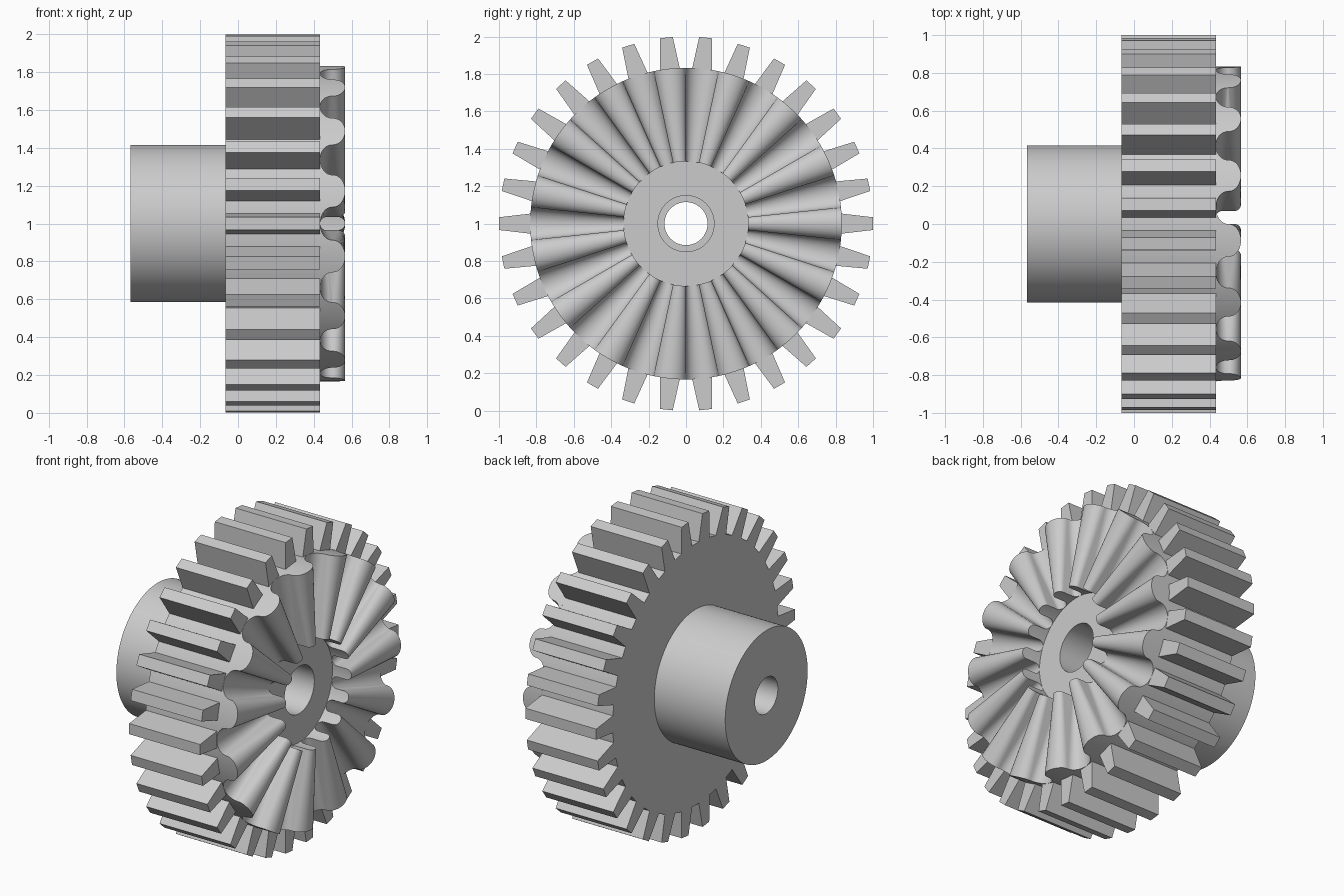
import bpy, math

cube = bpy.data.objects.get("Cube")
if cube:
    bpy.data.objects.remove(cube, do_unlink=True)

steel = bpy.data.materials.new("plain_grey")
steel.use_nodes = True
GREY = (0.6, 0.6, 0.6, 1)
steel.diffuse_color = GREY
steel.node_tree.nodes["Principled BSDF"].inputs["Base Color"].default_value = GREY

AXLE_Z = 1
ROOT, INNER = 0.833, 0.333
FACE_X, BACK_X, HUB_X = 0.433, -0.067, -0.567


def polar(x, r, a, side=0):
    """Point at radius r and angle a about the x axle, shifted sideways."""
    return (x, r * math.cos(a) - side * math.sin(a),
            AXLE_Z + r * math.sin(a) + side * math.cos(a))


def make(name, verts, faces):
    mesh = bpy.data.meshes.new(name)
    mesh.from_pydata(verts, [], faces)
    mesh.materials.append(steel)
    obj = bpy.data.objects.new(name, mesh)
    bpy.context.collection.objects.link(obj)
    bpy.ops.object.select_all(action="DESELECT")
    obj.select_set(True)
    bpy.context.view_layer.objects.active = obj
    bpy.ops.object.mode_set(mode="EDIT")
    bpy.ops.mesh.select_all(action="SELECT")
    bpy.ops.mesh.normals_make_consistent(inside=False)
    bpy.ops.object.mode_set(mode="OBJECT")
    bpy.ops.object.shade_smooth_by_angle(angle=math.radians(30))


def sweep(name, rings):
    """Join equal-length sections into a closed ring of quads."""
    n, k = len(rings), len(rings[0])
    verts = [p for ring in rings for p in ring]
    faces = [(i * k + j, i * k + (j + 1) % k,
              (i + 1) % n * k + (j + 1) % k, (i + 1) % n * k + j)
             for i in range(n) for j in range(k)]
    make(name, verts, faces)


# Gear disc, hub and stepped bore, turned as one piece
profile = [(HUB_X, 0.115), (HUB_X, 0.415), (BACK_X, 0.415), (BACK_X, ROOT),
           (FACE_X, ROOT), (FACE_X, 0.15), (BACK_X, 0.15), (BACK_X, 0.115)]
SEGMENTS = 180
sweep("gear_disc_and_hub",
      [[polar(x, r, math.tau * i / SEGMENTS) for x, r in profile]
       for i in range(SEGMENTS)])

# Tapered spur teeth around the rim
TEETH = 30
outline = [(ROOT - 0.004, -0.054), (1, -0.034), (1, 0.034), (ROOT - 0.004, 0.054)]
verts, faces = [], []
for i in range(TEETH):
    a = math.tau * i / TEETH
    b = len(verts)
    verts += [polar(x, r, a, w) for x in (BACK_X, FACE_X) for r, w in outline]
    faces += [(b, b + 1, b + 2, b + 3), (b + 7, b + 6, b + 5, b + 4)]
    faces += [(b + j, b + 4 + j, b + 4 + (j + 1) % 4, b + (j + 1) % 4)
              for j in range(4)]
make("spur_teeth", verts, faces)

# Radial face teeth: tapering ridges and troughs with rounded crests,
# straight-sided at the inner end and fully round at the rim
RIDGES, STEPS = 15, 16
HEIGHT = 0.0665
half = math.pi / RIDGES
inner_round = INNER * math.sin(half / 2)
rings = []
for i in range(2 * RIDGES):
    sign = 1 if i % 2 == 0 else -1
    for s in range(STEPS + 1):
        t = math.pi * s / STEPS
        a = i * half - half / 2 * math.cos(t)
        bulge = math.sin(t)
        middle = FACE_X + HEIGHT + 0.0005
        x_in = middle + sign * (HEIGHT - inner_round * (1 - bulge))
        x_out = middle + sign * HEIGHT * (0.03 + 0.97 * bulge)
        rings.append([polar(FACE_X, INNER, a), polar(x_in, INNER, a),
                      polar(x_out, ROOT, a), polar(FACE_X, ROOT, a)])
sweep("radial_face_teeth", rings)
